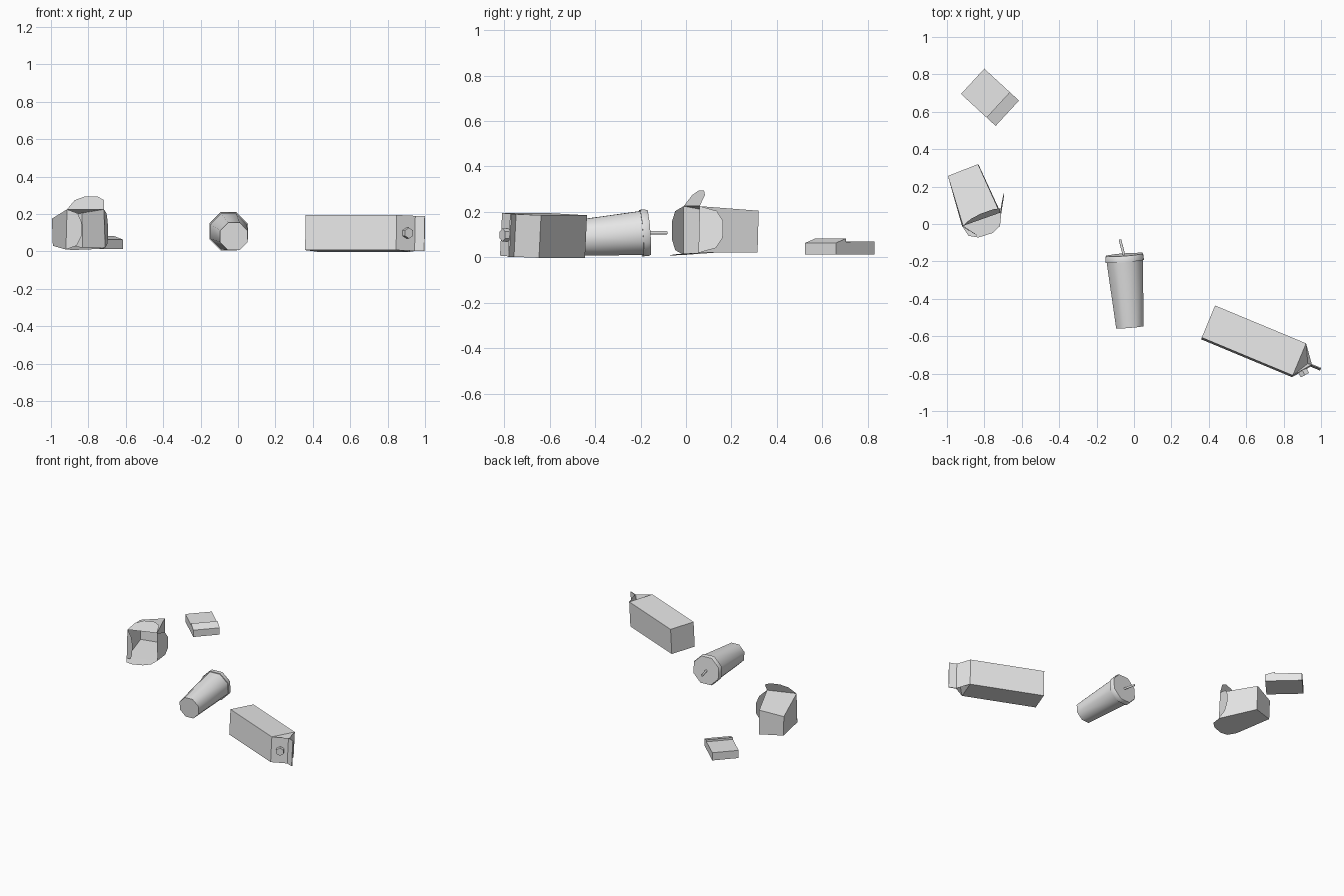
import bpy, bmesh, math
from mathutils import Vector, Matrix

if "Cube" in bpy.data.objects:
    bpy.data.objects.remove(bpy.data.objects["Cube"])

grey = bpy.data.materials.new("light grey card")
grey.use_nodes = True
grey.diffuse_color = (0.8, 0.8, 0.8, 1)
grey.node_tree.nodes["Principled BSDF"].inputs["Base Color"].default_value = (0.8, 0.8, 0.8, 1)


def build(name, points, faces, matrix=Matrix(), smooth=None, closed=True):
    """Make an object from points and faces."""
    mesh = bpy.data.meshes.new(name)
    mesh.from_pydata([matrix @ Vector(p) for p in points], [], faces)
    bm = bmesh.new()
    bm.from_mesh(mesh)
    if closed:
        bmesh.ops.recalc_face_normals(bm, faces=bm.faces)
    bm.to_mesh(mesh)
    bm.free()
    mesh.materials.append(grey)
    obj = bpy.data.objects.new(name, mesh)
    bpy.context.collection.objects.link(obj)
    if smooth:
        bpy.ops.object.select_all(action="DESELECT")
        obj.select_set(True)
        bpy.context.view_layer.objects.active = obj
        bpy.ops.object.shade_smooth_by_angle(angle=math.radians(smooth))
    return obj


def loft(name, rings, matrix=Matrix(), smooth=None, caps=(True, True)):
    """Bridge rings of equal size and cap the chosen ends."""
    n = len(rings[0])
    points = [p for ring in rings for p in ring]
    faces = [(r * n + i, r * n + (i + 1) % n, (r + 1) * n + (i + 1) % n, (r + 1) * n + i)
             for r in range(len(rings) - 1) for i in range(n)]
    if caps[0]:
        faces.append(tuple(range(n))[::-1])
    if caps[1]:
        faces.append(tuple(range(len(points) - n, len(points))))
    return build(name, points, faces, matrix, smooth)


def lathe(name, profile, sides, start, axis, smooth=None):
    """Turn (radius, height) pairs around an axis."""
    rings = [[(r * math.cos((i + 0.5) * math.tau / sides),
               r * math.sin((i + 0.5) * math.tau / sides), h)
              for i in range(sides)] for r, h in profile]
    turn = Vector(axis).to_track_quat("Z", "Y").to_matrix().to_4x4()
    return loft(name, rings, Matrix.Translation(start) @ turn, smooth)


# Drink carton lying on its side: x runs along it, the ridge is upright
W, H, L = 0.093, 0.094, 0.527
carton = (Matrix.Translation((0.396, -0.526, 0.096)) @ Matrix.Rotation(math.radians(-22.6), 4, "Z")
          @ Matrix.Rotation(math.radians(-3), 4, "X"))
square = [(-W, -H), (W, -H), (W, H), (-W, H)]
loft("carton_body", [[(x, y, z) for y, z in square] for x in (0, L)], carton, caps=(True, False))

# Gable: two slopes, folded-in ends and the sealed fin
ridge, fin = L + 0.07, L + 0.125
points, faces = [], []
for s in (-1, 1):
    points += [(L, -W, s * H), (L, W, s * H), (ridge, -0.003, s * H), (ridge, 0.003, s * H),
               (L + 0.05, 0, s * 0.03), (fin, -0.003, s * H), (fin, 0.003, s * H)]
    b = 0 if s < 0 else 7
    faces += [(b, b + 1, b + 4), (b, b + 4, b + 2), (b + 1, b + 3, b + 4),
              (b + 2, b + 4, b + 3), (b + 2, b + 3, b + 6, b + 5)]
faces += [(i, i + 7, j + 7, j) for i, j in ((0, 2), (1, 3), (2, 5), (3, 6), (5, 6))]
build("carton_gable", points, faces, carton)
lathe("carton_cap", [(0.029, 0), (0.029, 0.03)], 6, (0.9, -0.782, 0.098), (0.48, -0.88, 0))

# Paper cup with lid and straw
base, axis = Vector((-0.022, -0.55, 0.08)), Vector((-0.078, 1, 0.075)).normalized()
lathe("cup", [(0.08, 0), (0.105, 0.36)], 8, base, axis, 50)
lathe("cup_lid", [(0.111, 0.355), (0.111, 0.375), (0.106, 0.388)], 8, base, axis, 50)
lathe("straw", [(0.008, 0), (0.008, 0.1)], 6, (-0.05, -0.18, 0.108), (-0.26, 1, 0), 65)

# Open food box lying on its side
front = [(-0.92, -0.01, 0.01), (-0.71, 0.055, 0.02), (-0.717, 0.06, 0.225), (-0.914, -0.01, 0.225)]
back = [(-0.99, 0.255, 0.03), (-0.83, 0.315, 0.02), (-0.834, 0.32, 0.205), (-0.995, 0.257, 0.175)]
loft("food_box", [back, front], caps=(True, False))


def flap(name, i, out):
    """Tapered tab hinged on one edge of the box opening."""
    a, b, out = Vector(front[i]), Vector(front[(i + 1) % 4]), Vector(out)
    e = b - a
    tab = [a, b, b + 0.72 * out - 0.1 * e, b + out - 0.32 * e,
           a + out + 0.32 * e, a + 0.72 * out + 0.1 * e]
    build(name, tab, [tuple(range(6))], closed=False)


flap("box_bottom_flap", 0, (0.02, -0.083, -0.004))
flap("box_left_flap", 1, (0.018, 0.105, 0))
flap("box_top_flap", 2, (0.03, 0.042, 0.068))
flap("box_right_flap", 3, (0.08, -0.052, 0))

# Small pack with its lid slightly raised
pack = Matrix.Translation((-0.925, 0.695, 0)) @ Matrix.Rotation(math.radians(-42.6), 4, "Z")
for name, side in (("pack_body", [(0, 0.012), (0.187, 0.012), (0.187, 0.068), (0, 0.07)]),
                   ("pack_lid", [(0.185, 0.012), (0.252, 0.012), (0.252, 0.063), (0.185, 0.083)])):
    loft(name, [[(x, y, z) for x, z in side] for y in (0, 0.184)], pack)
